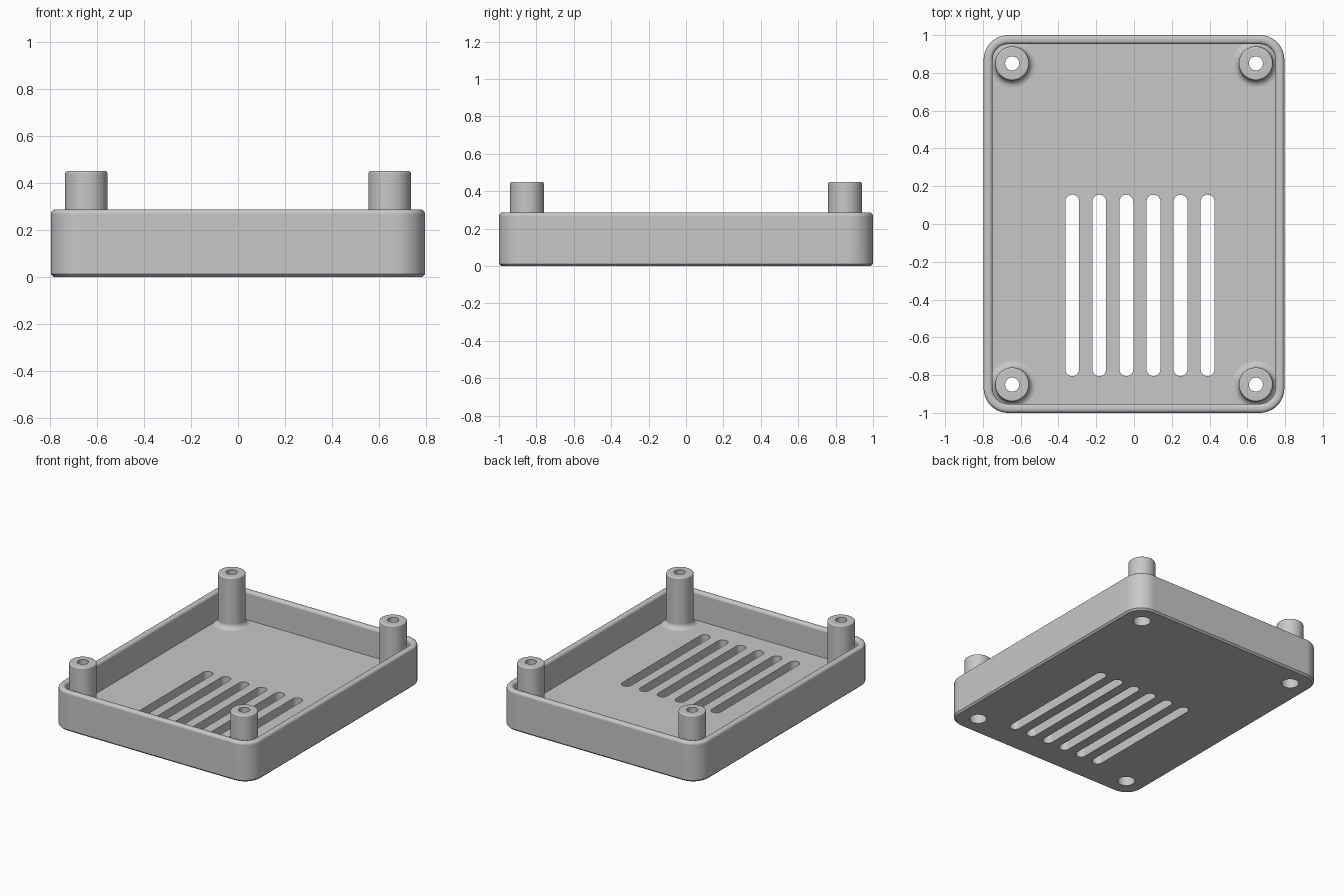
import bpy, bmesh
from math import sin, cos, pi

cube = bpy.data.objects.get("Cube")
if cube:
    bpy.data.objects.remove(cube)

HALF_X, HALF_Y, HEIGHT = 0.796, 1.0, 0.287
WALL, FLOOR, CORNER = 0.048, 0.08, 0.13
POST_R, POST_TOP, POST_X, POST_Y = 0.09, 0.45, 0.645, 0.85
BORE_R, HEAD_R, HEAD_TOP = 0.037, 0.058, 0.25

grey = bpy.data.materials.new("grey plastic")
grey.use_nodes = True
colour = (0.575, 0.575, 0.575, 1)
grey.diffuse_color = colour
grey.node_tree.nodes["Principled BSDF"].inputs["Base Color"].default_value = colour


def arc(cx, cz, r, start, end, steps=6):
    """Points of an arc, angles in quarter turns."""
    angles = [(start + (end - start) * i / steps) * pi / 2 for i in range(steps + 1)]
    return [(cx + r * cos(a), cz + r * sin(a)) for a in angles]


def rounded_ring(hx, hy, r, z, steps=12):
    """Rounded rectangle outline at height z."""
    ring = []
    for q, (sx, sy) in enumerate([(1, 1), (-1, 1), (-1, -1), (1, -1)]):
        ring += [(x, y, z) for x, y in
                 arc(sx * (hx - r), sy * (hy - r), r, q, q + 1, steps)]
    return ring


def loft(name, rings, cap=True):
    """Skin equal rings; cap both ends, or join the last ring to the first."""
    bm = bmesh.new()
    loops = [[bm.verts.new(p) for p in ring] for ring in rings]
    pairs = list(zip(loops, loops[1:]))
    if cap:
        bm.faces.new(loops[0])
        bm.faces.new(loops[-1])
    else:
        pairs.append((loops[-1], loops[0]))
    for a, b in pairs:
        for i in range(len(a)):
            j = (i + 1) % len(a)
            bm.faces.new((a[i], a[j], b[j], b[i]))
    bmesh.ops.recalc_face_normals(bm, faces=bm.faces)
    mesh = bpy.data.meshes.new(name)
    bm.to_mesh(mesh)
    bm.free()
    mesh.materials.append(grey)
    obj = bpy.data.objects.new(name, mesh)
    bpy.context.collection.objects.link(obj)
    return obj


def circle(r, z, n=48):
    return [(r * cos(2 * pi * i / n), r * sin(2 * pi * i / n), z) for i in range(n)]


def select(obj):
    bpy.ops.object.select_all(action='DESELECT')
    obj.select_set(True)
    bpy.context.view_layer.objects.active = obj


def cut(target, cutter):
    mod = target.modifiers.new("cut", 'BOOLEAN')
    mod.operation, mod.solver, mod.object = 'DIFFERENCE', 'EXACT', cutter
    select(target)
    bpy.ops.object.modifier_apply(modifier=mod.name)
    bpy.data.objects.remove(cutter)


def finish(obj):
    select(obj)
    bpy.ops.object.shade_smooth_by_angle(angle=pi / 6)
    mod = obj.modifiers.new("weighted normals", 'WEIGHTED_NORMAL')
    mod.keep_sharp = True


# Tray: section of (inset from outside, height), with a rounded rim
rim = 0.02
section = [(0.012, 0), (0, 0.012)]
section += arc(rim, HEIGHT - rim, rim, 2, 1)
section += arc(WALL - rim, HEIGHT - rim, rim, 1, 0)
section += [(WALL, FLOOR)]
tray = loft("tray", [rounded_ring(HALF_X - d, HALF_Y - d, CORNER - d, z)
                     for d, z in section])

# Ventilation slots
slot_w, slot_l = 0.073, 0.96
for i in range(6):
    slot = loft("slot_cutter", [rounded_ring(slot_w / 2, slot_l / 2, slot_w / 2 - 0.0005, z)
                                for z in (-0.1, 0.15)])
    slot.location = (-0.327 + 0.1433 * i, -0.325, 0)
    cut(tray, slot)

# Screw posts: filleted foot, bevelled top, stepped bore open to the underside
foot, bevel = 0.036, 0.01
profile = [(HEAD_R, FLOOR), (POST_R + foot, FLOOR - 0.005)]
profile += arc(POST_R + foot, FLOOR + foot, foot, 3, 2)
profile += arc(POST_R - bevel, POST_TOP - bevel, bevel, 0, 1, 4)
profile += [(BORE_R, POST_TOP), (BORE_R, HEAD_TOP), (HEAD_R, HEAD_TOP)]
for side, sx in (("left", 1), ("right", -1)):
    for end, sy in (("front", -1), ("back", 1)):
        place = (sx * POST_X, sy * POST_Y, 0)
        hole = loft("hole_cutter", [circle(HEAD_R, z) for z in (-0.1, 0.15)])
        hole.location = place
        cut(tray, hole)
        post = loft(f"{end}_{side}_post", [circle(r, z) for r, z in profile], cap=False)
        post.location = place
        finish(post)
finish(tray)
